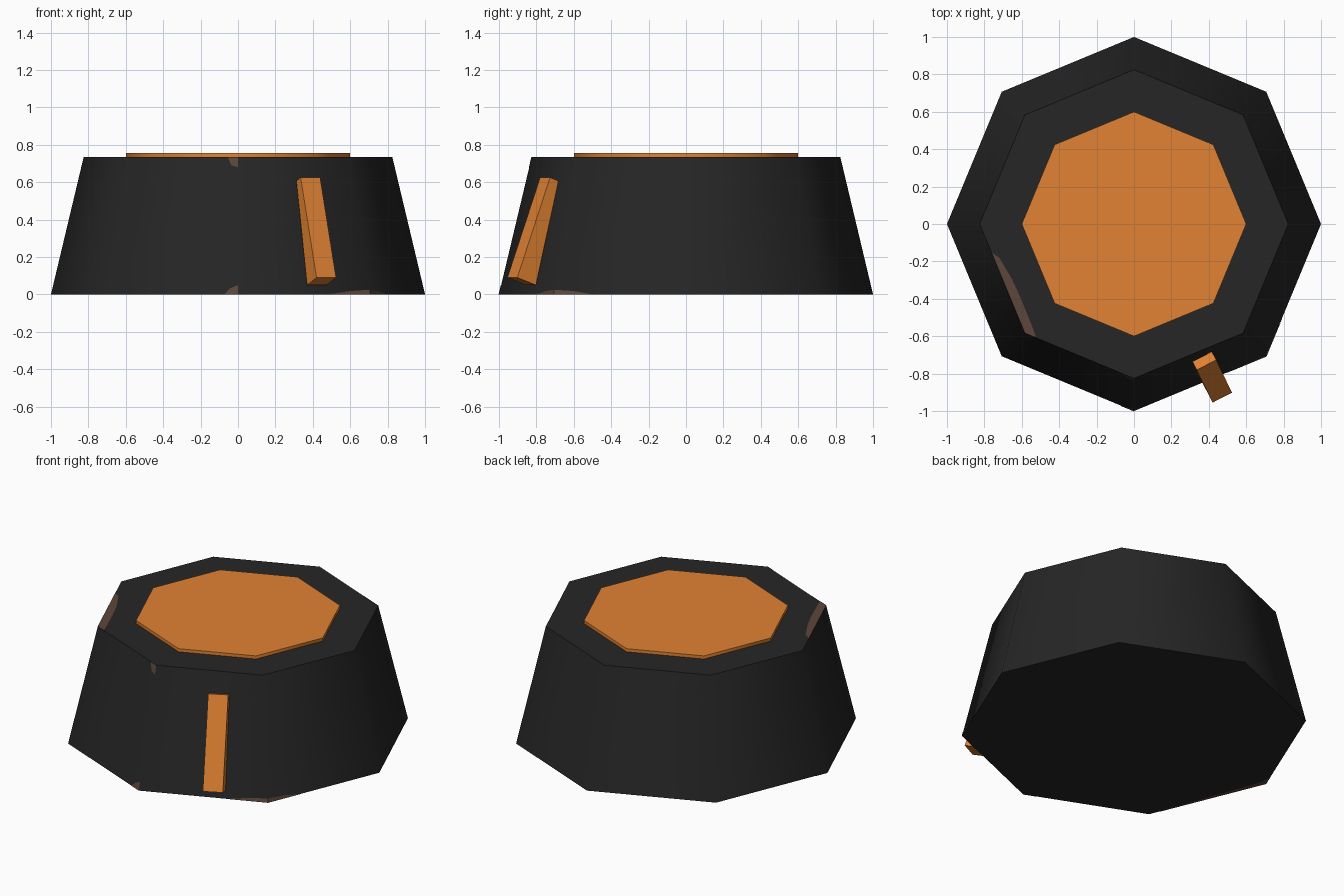
import bpy, bmesh, math
from mathutils import Vector

cube = bpy.data.objects.get("Cube")
if cube:
    bpy.data.objects.remove(cube, do_unlink=True)

SIDES = 8
BASE_R, TOP_R, HEIGHT = 1.0, 0.825, 0.735
CAP_R, CAP_TOP = 0.6, 0.755
LIFT = 0.002


def material(name, rgb):
    mat = bpy.data.materials.new(name)
    mat.use_nodes = True
    mat.diffuse_color = (*rgb, 1)
    mat.node_tree.nodes["Principled BSDF"].inputs["Base Color"].default_value = (*rgb, 1)
    return mat


black = material("matte black", (0.019, 0.019, 0.019))
orange = material("orange", (0.76, 0.225, 0.033))
brown = material("worn brown", (0.11, 0.062, 0.042))


def frustum(name, r1, r2, z1, z2, mat):
    """Eight-sided tapered drum with a corner on each axis."""
    bm = bmesh.new()
    rings = []
    for r, z in ((r1, z1), (r2, z2)):
        rings.append([bm.verts.new((r * math.cos(math.tau * i / SIDES),
                                    r * math.sin(math.tau * i / SIDES), z))
                      for i in range(SIDES)])
    low, high = rings
    for i in range(SIDES):
        j = (i + 1) % SIDES
        bm.faces.new((low[i], low[j], high[j], high[i]))
    bm.faces.new(high)
    bm.faces.new(reversed(low))
    obj = finish(name, bm, mat)
    bpy.ops.object.select_all(action="DESELECT")
    obj.select_set(True)
    bpy.context.view_layer.objects.active = obj
    bpy.ops.object.shade_smooth_by_angle(angle=math.radians(60))
    return obj


def finish(name, bm, mat):
    mesh = bpy.data.meshes.new(name)
    bm.to_mesh(mesh)
    bm.free()
    mesh.materials.append(mat)
    obj = bpy.data.objects.new(name, mesh)
    bpy.context.collection.objects.link(obj)
    return obj


def on_body(u, z, scale=1.0):
    """Point on the eight-sided outline; u counts corners round from +x."""
    k = math.floor(u)
    a, b = (Vector((math.cos(math.tau * c / SIDES), math.sin(math.tau * c / SIDES), 0))
            for c in (k, k + 1))
    r = BASE_R + (TOP_R - BASE_R) * z / HEIGHT
    return a.lerp(b, u - k) * r * scale + Vector((0, 0, z))


def worn_strip(name, columns, offset):
    """Thin painted strip between pairs of points, facing outwards."""
    bm = bmesh.new()
    pairs = [[bm.verts.new(p) for p in col] for col in columns]
    for (a, b), (c, d) in zip(pairs, pairs[1:]):
        face = bm.faces.new((a, b, d, c))
        face.normal_update()
        if face.normal.dot(face.calc_center_median() - Vector((0, 0, HEIGHT / 2))) < 0:
            face.normal_flip()
    bmesh.ops.translate(bm, verts=bm.verts, vec=(0, 0, offset))
    return finish(name, bm, brown)


# Knob body and raised cap
frustum("knob_body", BASE_R, TOP_R, 0, HEIGHT, black)
frustum("top_cap", CAP_R, CAP_R, HEIGHT - 0.02, CAP_TOP, orange)

# Pointer: a bar leaning with the wall, deeper at its foot
turn = math.radians(27)
across = Vector((math.cos(turn), math.sin(turn), 0)) * 0.117
inward = Vector((-math.sin(turn), math.cos(turn), -0.36))
bm = bmesh.new()
ends = []
for corner, depth in ((Vector((0.42, -0.955, 0.09)), 0.112),
                      (Vector((0.335, -0.78, 0.625)), 0.05)):
    ends.append([bm.verts.new(p) for p in (corner, corner + across,
                 corner + across + inward * depth, corner + inward * depth)])
foot, head = ends
for i in range(4):
    j = (i + 1) % 4
    bm.faces.new((foot[i], foot[j], head[j], head[i]))
bm.faces.new(head)
bm.faces.new(reversed(foot))
bmesh.ops.recalc_face_normals(bm, faces=bm.faces)
finish("pointer", bm, orange)

# Worn patch on the top rim
rim = [(4.27, 0.995), (4.32, 0.963), (4.55, 0.938), (4.75, 0.933), (5, 0.935), (5.09, 0.99)]
worn_strip("worn_top_rim", [(on_body(u, HEIGHT), on_body(u, HEIGHT, s)) for u, s in rim], LIFT)

# Worn patches on the wall, each hanging from or rising to a rim
wall_patches = {
    "worn_foot_corner": (0, [(6.69, 0.001), (6.85, 0.018), (7, 0.025), (7.15, 0.018), (7.29, 0.001)]),
    "worn_front_foot": (0, [(5.9, 0.003), (5.94, 0.033), (6, 0.05)]),
    "worn_front_top": (HEIGHT, [(5.91, 0.73), (5.94, 0.69), (6, 0.68)]),
}
for name, (edge, points) in wall_patches.items():
    worn_strip(name, [(on_body(u, edge, 1 + LIFT), on_body(u, z, 1 + LIFT))
                      for u, z in points], 0)

# Worn sliver under the base
under = [(4.9, 0.995), (4.5, 0.98), (4, 0.965), (3.9, 0.995)]
worn_strip("worn_base_rim", [(on_body(u, 0), on_body(u, 0, s)) for u, s in under], -LIFT)
